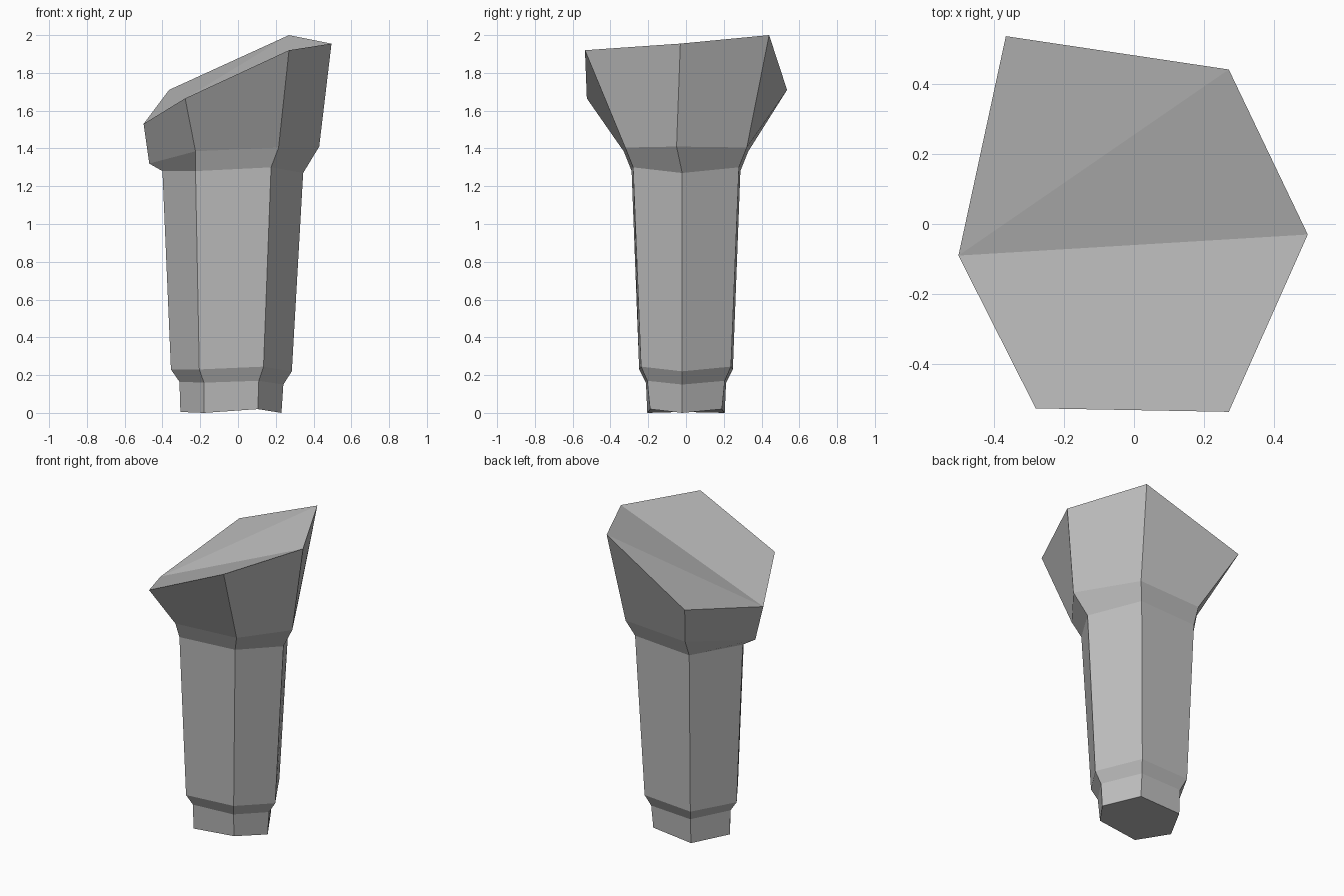
import bpy
import bmesh

cube = bpy.data.objects.get("Cube")
if cube:
    bpy.data.objects.remove(cube, do_unlink=True)

grey = bpy.data.materials.new("stone grey")
grey.use_nodes = True
colour = (0.5, 0.5, 0.5, 1.0)
grey.diffuse_color = colour
grey.node_tree.nodes["Principled BSDF"].inputs["Base Color"].default_value = colour


def hexagon(left, left_corner, right_corner, right, mid_y=-0.02):
    """Six-sided ring whose corners mirror front to back."""
    lx, ly, lz = left_corner
    rx, ry, rz = right_corner
    return [(left[0], mid_y, left[1]), (lx, -ly, lz), (rx, -ry, rz),
            (right[0], mid_y, right[1]), (rx, ry, rz), (lx, ly, lz)]


# Foot, collar, shaft and flare, from the ground up
rings = [
    hexagon((-0.305, 0.005), (-0.18, 0.205, 0), (0.105, 0.19, 0.02), (0.23, 0)),
    hexagon((-0.31, 0.165), (-0.18, 0.212, 0.16), (0.11, 0.205, 0.17), (0.24, 0.15)),
    hexagon((-0.355, 0.23), (-0.205, 0.248, 0.23), (0.135, 0.238, 0.245), (0.285, 0.22)),
    hexagon((-0.40, 1.28), (-0.225, 0.288, 1.28), (0.175, 0.28, 1.3), (0.345, 1.27)),
    hexagon((-0.47, 1.32), (-0.225, 0.33, 1.385), (0.215, 0.322, 1.405), (0.43, 1.41), -0.05),
]

# Slanted, uneven rim
rings.append([(-0.5, -0.09, 1.53), (-0.28, -0.525, 1.665), (0.27, -0.535, 1.92),
              (0.495, -0.03, 1.955), (0.27, 0.44, 2.0), (-0.365, 0.535, 1.71)])

bm = bmesh.new()
loops = [[bm.verts.new(point) for point in ring] for ring in rings]

# Side walls between neighbouring rings
for low, high in zip(loops, loops[1:]):
    for i in range(len(low)):
        j = (i + 1) % len(low)
        bm.faces.new((low[i], low[j], high[j], high[i]))

# Underside, and a top folded along two creases from the left corner
bm.faces.new(loops[0][::-1])
left, front_left, front_right, right, back_right, back_left = loops[-1]
bm.faces.new((left, front_left, front_right, right))
bm.faces.new((left, right, back_right))
bm.faces.new((left, back_right, back_left))
bm.normal_update()

mesh = bpy.data.meshes.new("hexagonal_pillar")
bm.to_mesh(mesh)
bm.free()
mesh.materials.append(grey)
pillar = bpy.data.objects.new("hexagonal_pillar", mesh)
bpy.context.collection.objects.link(pillar)
